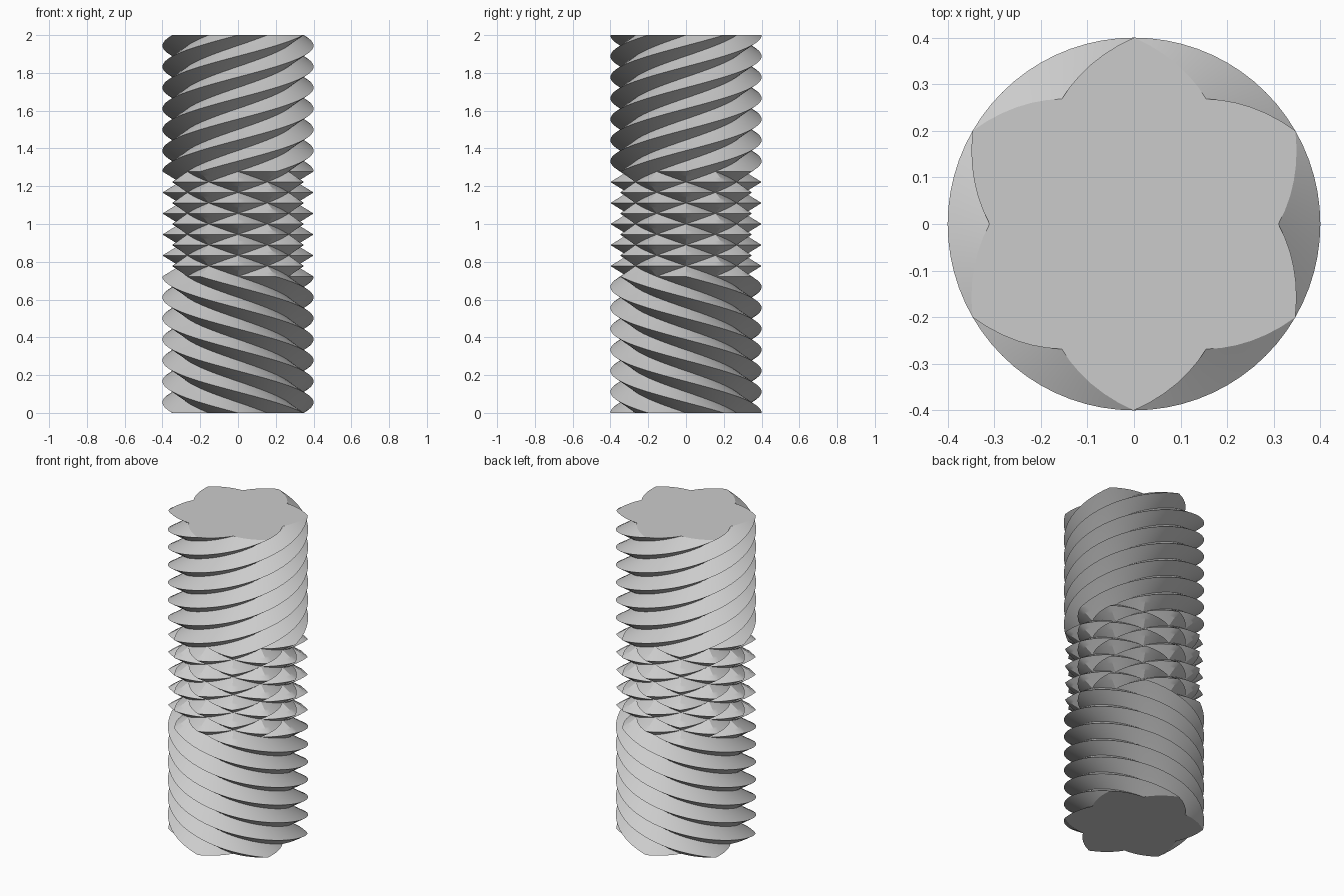
import bpy, bmesh, math

cube = bpy.data.objects.get("Cube")
if cube:
    bpy.data.objects.remove(cube, do_unlink=True)

STARTS = 6                # thread starts around the rod
PITCH = 2 / 18            # height between neighbouring ridges
SUB = 12                  # mesh steps per ridge, around and upward
ROOT, CREST = 0.31, 0.40
AROUND = STARTS * SUB

steel = bpy.data.materials.new("light_grey_metal")
steel.use_nodes = True
steel.diffuse_color = (0.6, 0.6, 0.6, 1)
steel.node_tree.nodes["Principled BSDF"].inputs["Base Color"].default_value = (0.6, 0.6, 0.6, 1)


def radius(i, j, hand):
    """V-thread radius at angular step i and height step j."""
    t = ((i - hand * j) / SUB) % 1
    return ROOT + (CREST - ROOT) * (1 - abs(2 * t - 1))


def thread(name, first, last, hands, cap_bottom=False, cap_top=False):
    """Threaded length; with two hands only their common volume remains."""
    bm = bmesh.new()
    rings = []
    for j in range(first, last + 1):
        ring = []
        for i in range(AROUND):
            r = min(radius(i, j, h) for h in hands)
            a = math.tau * i / AROUND
            ring.append(bm.verts.new((r * math.cos(a), r * math.sin(a), j * PITCH / SUB)))
        rings.append(ring)
    # Split each cell along the helix that forms its surface
    for k in range(last - first):
        for i in range(AROUND):
            n = (i + 1) % AROUND
            a, b = rings[k][i], rings[k][n]
            c, d = rings[k + 1][n], rings[k + 1][i]
            hand = min(hands, key=lambda h: radius(i + 0.5, first + k + 0.5, h))
            if hand > 0:
                faces = (a, b, c), (a, c, d)
            else:
                faces = (a, b, d), (b, c, d)
            for f in faces:
                bm.faces.new(f)
    # Flat star-shaped ends
    if cap_bottom:
        bm.faces.new(list(reversed(rings[0])))
    if cap_top:
        bm.faces.new(rings[-1])
    mesh = bpy.data.meshes.new(name)
    bm.to_mesh(mesh)
    bm.free()
    mesh.materials.append(steel)
    obj = bpy.data.objects.new(name, mesh)
    bpy.context.collection.objects.link(obj)
    bpy.ops.object.select_all(action="DESELECT")
    obj.select_set(True)
    bpy.context.view_layer.objects.active = obj
    bpy.ops.object.shade_smooth_by_angle(angle=math.radians(30))


low = int(6.5 * SUB)
high = int(11.5 * SUB)
top = 18 * SUB

thread("left_hand_thread", 0, low, (-1,), cap_bottom=True)
thread("crossed_thread", low, high, (1, -1))
thread("right_hand_thread", high, top, (1,), cap_top=True)
